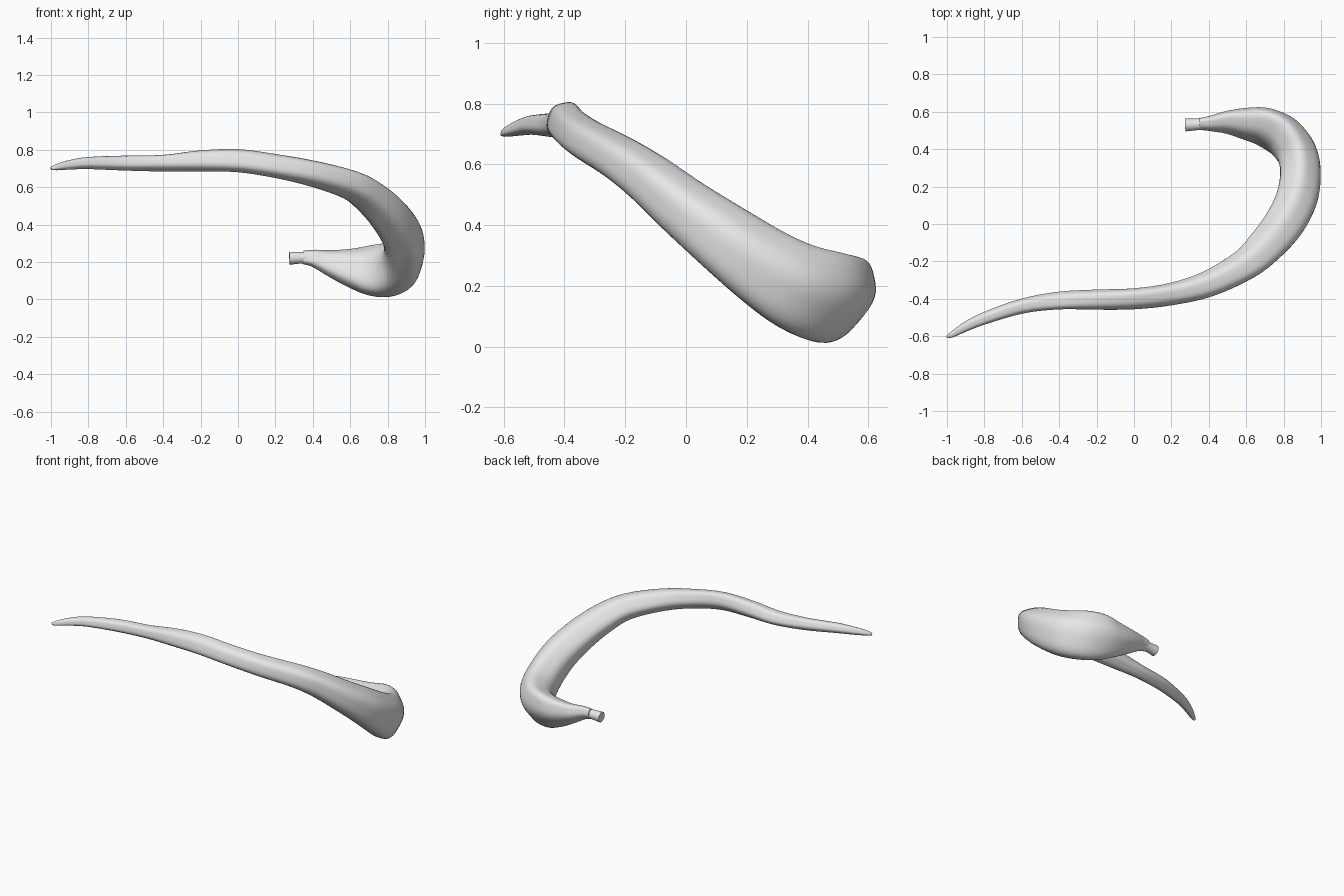
import bpy
import bmesh
import math
from mathutils import Vector

default_cube = bpy.data.objects.get("Cube")
if default_cube:
    bpy.data.objects.remove(default_cube, do_unlink=True)

SIDES = 40
STEPS = 4
PLANE_NORMAL = Vector((0, .5, .86))

# Single plain grey
grey = bpy.data.materials.new("plain grey")
grey.use_nodes = True
colour = (.8, .8, .8, 1)
grey.diffuse_color = colour
grey.node_tree.nodes["Principled BSDF"].inputs["Base Color"].default_value = colour


def spline(points, steps):
    """Smoothly interpolate rows of numbers (Catmull-Rom)."""
    rows = []
    last = len(points) - 1
    for i in range(last):
        before, start = points[max(i - 1, 0)], points[i]
        end, after = points[i + 1], points[min(i + 2, last)]
        for s in range(steps):
            t = s / steps
            rows.append([
                b + .5 * t * (c - a + t * (2 * a - 5 * b + 4 * c - d
                                           + t * (3 * (b - c) + d - a)))
                for a, b, c, d in zip(before, start, end, after)])
    rows.append(list(points[last]))
    return rows


def loft(name, stations, steps, ridge):
    """Skin ribbed oval sections along a path of x, y, z, width, depth."""
    rows = spline(stations, steps)
    centres = [Vector(row[:3]) for row in rows]
    bm = bmesh.new()
    rings = []
    for i, row in enumerate(rows):
        ahead = centres[min(i + 1, len(rows) - 1)]
        behind = centres[max(i - 1, 0)]
        tangent = (ahead - behind).normalized()
        up = (PLANE_NORMAL - tangent * PLANE_NORMAL.dot(tangent)).normalized()
        side = tangent.cross(up)
        ring = []
        for k in range(SIDES):
            angle = math.tau * k / SIDES
            swell = 1 + ridge * math.cos(5 * (angle - math.pi / 2))
            offset = (side * math.cos(angle) * row[3]
                      + up * math.sin(angle) * row[4]) * swell
            ring.append(bm.verts.new(centres[i] + offset))
        rings.append(ring)
    for first, second in zip(rings, rings[1:]):
        for k in range(SIDES):
            n = (k + 1) % SIDES
            bm.faces.new((first[k], first[n], second[n], second[k]))
    bm.faces.new(rings[0])
    bm.faces.new(rings[-1])
    bmesh.ops.recalc_face_normals(bm, faces=bm.faces)
    mesh = bpy.data.meshes.new(name)
    bm.to_mesh(mesh)
    bm.free()
    mesh.materials.append(grey)
    for face in mesh.polygons:
        face.use_smooth = True
    mesh.set_sharp_from_angle(angle=math.radians(50))
    obj = bpy.data.objects.new(name, mesh)
    bpy.context.collection.objects.link(obj)
    return obj


# Curved body, from the thin tip around the bend to the swollen shoulder
body = [
    (-1, -.605, .7, .006, .008),
    (-.97, -.59, .707, .016, .016),
    (-.9, -.55, .72, .025, .025),
    (-.8, -.505, .73, .032, .032),
    (-.6, -.44, .73, .039, .04),
    (-.4, -.41, .73, .048, .043),
    (-.2, -.405, .742, .052, .057),
    (0, -.4, .743, .052, .064),
    (.2, -.375, .715, .057, .065),
    (.4, -.32, .675, .07, .069),
    (.6, -.215, .615, .086, .076),
    (.71, -.115, .545, .1, .086),
    (.805, 0, .45, .108, .1),
    (.87, .13, .35, .11, .117),
    (.89, .26, .255, .107, .133),
    (.87, .37, .19, .106, .147),
    (.8, .465, .16, .1, .154),
    (.7, .52, .16, .087, .143),
    (.6, .538, .173, .074, .11),
    (.5, .545, .195, .054, .077),
    (.41, .538, .22, .037, .05),
    (.35, .535, .225, .028, .038),
]
loft("curved_body", body, STEPS, .035)

# Short flat-ended stem
stem = [
    (.38, .535, .223, .03, .03),
    (.33, .532, .223, .031, .031),
    (.275, .53, .22, .035, .035),
]
loft("stem", stem, STEPS, 0)
